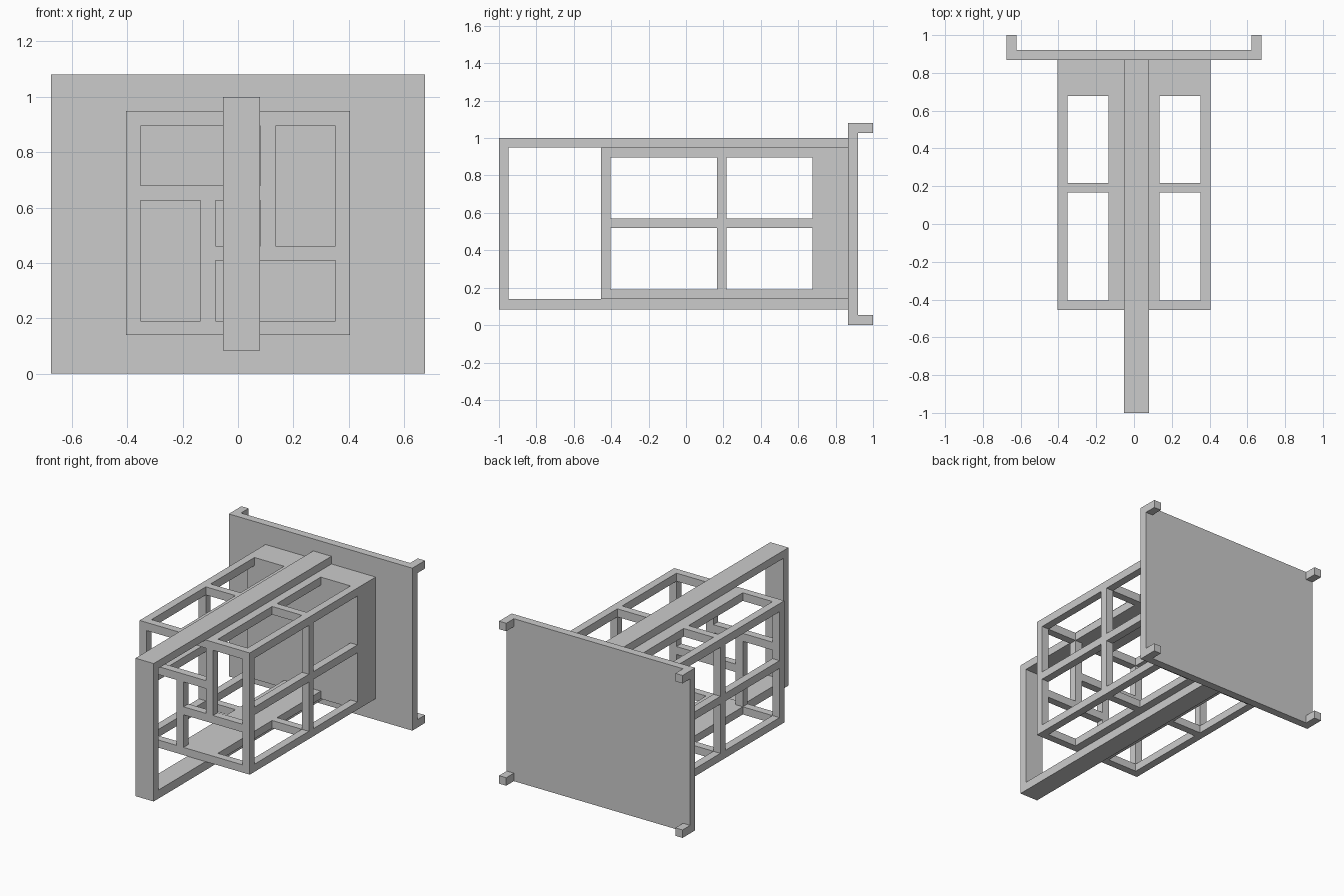
import bpy, bmesh
from mathutils import Matrix

if "Cube" in bpy.data.objects:
    bpy.data.objects.remove(bpy.data.objects["Cube"])


def build(name, boxes):
    """One object from boxes given as (x0, x1, y0, y1, z0, z1)."""
    bm = bmesh.new()
    for x0, x1, y0, y1, z0, z1 in boxes:
        m = Matrix.Translation(((x0 + x1) / 2, (y0 + y1) / 2, (z0 + z1) / 2))
        m = m @ Matrix.Diagonal((x1 - x0, y1 - y0, z1 - z0, 1))
        bmesh.ops.create_cube(bm, size=1, matrix=m)
    mesh = bpy.data.meshes.new(name)
    bm.to_mesh(mesh)
    bm.free()
    ob = bpy.data.objects.new(name, mesh)
    bpy.context.collection.objects.link(ob)
    return ob


def mirrored(boxes):
    return boxes + [(-b[1], -b[0], *b[2:]) for b in boxes]


# Shared dimensions: outer (W, F, Z0, Z1) and inner (w, f, z0, z1) cage limits
W, w = 0.405, 0.353
F, f = -0.455, -0.404
Z0, Z1, z0, z1 = 0.14, 0.949, 0.191, 0.895
BLOCK, PLATE = 0.677, 0.867       # solid rear block, then back plate
P0, P1 = 0.166, 0.217             # mid posts along y

# Back plate with four corner pegs
build("back_plate", [(-0.675, 0.675, PLATE, 0.92, 0, 1.08)])
build("corner_pegs", mirrored(
    [(0.622, 0.675, 0.92, 1.0, a, a + 0.053) for a in (0, 1.027)]))

# Solid rear block of the cage
build("rear_block", [(-W, W, BLOCK, PLATE, Z0, Z1)])

# Top and bottom panels: centre strip, outer rails, front rail, crossbars
for name, a, b in (("cage_top", z1, Z1), ("cage_bottom", Z0, z0)):
    build(name, [(-0.135, 0.135, f, BLOCK, a, b), (-W, W, F, f, a, b)]
          + mirrored([(w, W, f, BLOCK, a, b), (0.135, w, P0, P1, a, b)]))

# Side frames: front post, mid post, horizontal rails
build("side_frames", mirrored([
    (w, W, F, f, z0, z1),
    (w, W, P0, P1, z0, z1),
    (w, W, f, P0, 0.518, 0.57),
    (w, W, P1, BLOCK, 0.518, 0.57)]))

# Front pinwheel lattice
build("front_lattice", [
    (-0.135, -0.082, F, f, z0, 0.626),
    (-w, 0.082, F, f, 0.626, 0.679),
    (0.082, 0.135, F, f, 0.461, z1),
    (-0.082, w, F, f, 0.408, 0.461)])

# Long loop strap passing over, in front of and under the cage
S0, S1 = -0.054, 0.08
build("loop_strap", [
    (S0, S1, -1.0, PLATE, Z1, 1.0),
    (S0, S1, -1.0, PLATE, 0.083, 0.137 + 0.003),
    (S0, S1, -1.0, -0.949, Z0, Z1)])
